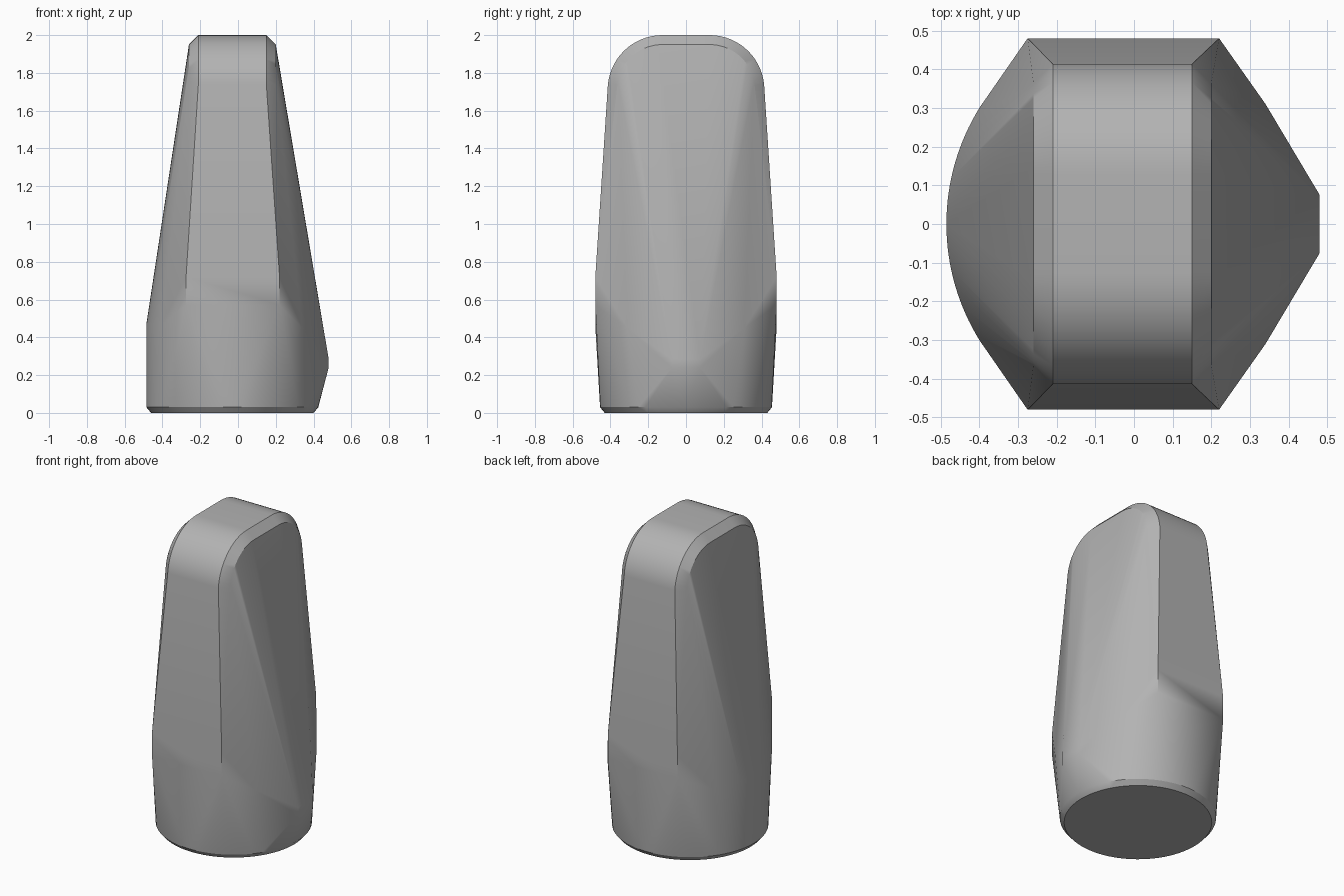
import bpy, bmesh
from math import sin, cos, pi, radians

# Remove the default cube
cube = bpy.data.objects.get("Cube")
if cube:
    bpy.data.objects.remove(cube, do_unlink=True)

grey = bpy.data.materials.new("plain_grey")
grey.use_nodes = True
colour = (0.45, 0.45, 0.45, 1)
grey.diffuse_color = colour
grey.node_tree.nodes["Principled BSDF"].inputs["Base Color"].default_value = colour


def disc(cx, r, z, n=64):
    """Ring of points for the round base."""
    return [(cx + r * cos(2 * pi * i / n), r * sin(2 * pi * i / n), z) for i in range(n)]


def arch(x, inset, steps=16):
    """Rounded-top outline across the width, shrunk by inset."""
    r, half = 0.29 - inset, 0.125
    pts = []
    for i in range(steps + 1):
        a = radians(90 * i / steps)
        pts += [(x, s * (half + r * cos(a)), 1.71 + r * sin(a)) for s in (-1, 1)]
    return pts


# Round base with a chamfered rim
points = disc(-0.03, 0.43, 0) + disc(-0.03, 0.455, 0.03)

# Rounded crown with chamfered sides
points += arch(-0.21, 0) + arch(0.15, 0)
points += arch(-0.26, 0.05) + arch(0.20, 0.05)

# Gently curved left bulge
for i in range(-16, 17):
    a = radians(2 * i)
    points.append((0.085 - 0.57 * cos(a), 0.57 * sin(a), 0.47))

# Waist corners, shoulder points and the blunt nose
for s in (-1, 1):
    points += [(x, s * 0.48, z) for x in (-0.275, 0.22) for z in (0.57, 0.72)]
    points += [(-0.03, s * 0.478, 0.42), (0.34, s * 0.31, 0.45)]
    points += [(0.48, s * 0.075, z) for z in (0.24, 0.285)]

# Skin the sections into one convex body
bm = bmesh.new()
for p in points:
    bm.verts.new(p)
bmesh.ops.remove_doubles(bm, verts=bm.verts, dist=0.0005)
hull = bmesh.ops.convex_hull(bm, input=bm.verts)
loose = {v for v in hull["geom_interior"] + hull["geom_unused"]
         if isinstance(v, bmesh.types.BMVert)}
bmesh.ops.delete(bm, geom=list(loose), context="VERTS")
bmesh.ops.dissolve_limit(bm, angle_limit=radians(0.5), verts=bm.verts, edges=bm.edges)
bmesh.ops.recalc_face_normals(bm, faces=bm.faces)

mesh = bpy.data.meshes.new("tapered_body")
bm.to_mesh(mesh)
bm.free()
mesh.materials.append(grey)
body = bpy.data.objects.new("tapered_body", mesh)
bpy.context.collection.objects.link(body)

# Smooth the curved faces, keep the creases
bpy.ops.object.select_all(action="DESELECT")
body.select_set(True)
bpy.context.view_layer.objects.active = body
bpy.ops.object.shade_smooth_by_angle(angle=radians(30))
